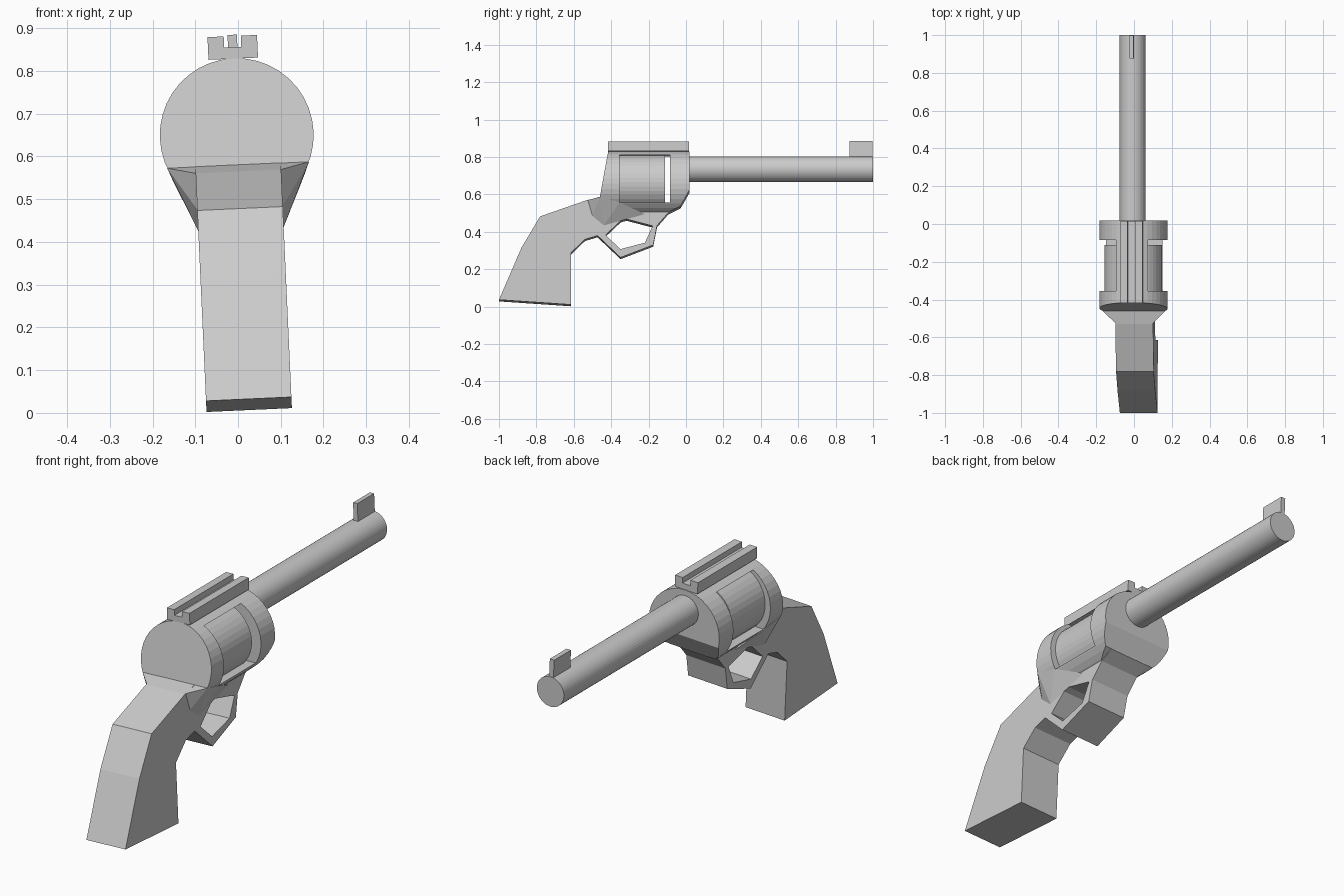
import bpy, bmesh
from math import radians
from mathutils import Matrix, Vector

if "Cube" in bpy.data.objects:
    bpy.data.objects.remove(bpy.data.objects["Cube"])

SIDES = 40
FRAME_Z = 0.65
# The whole model leans slightly around the long axis
PIVOT = Vector((-0.003, 0, FRAME_Z))
TILT = Matrix.Translation(PIVOT) @ Matrix.Rotation(radians(-2.6), 4, 'Y') @ Matrix.Translation((0, 0, -FRAME_Z))


def finish(bm, name):
    bmesh.ops.recalc_face_normals(bm, faces=bm.faces)
    mesh = bpy.data.meshes.new(name)
    bm.to_mesh(mesh)
    bm.free()
    ob = bpy.data.objects.new(name, mesh)
    bpy.context.collection.objects.link(ob)
    return ob


def extrude(name, points, vec):
    bm = bmesh.new()
    face = bm.faces.new([bm.verts.new(p) for p in points])
    new = bmesh.ops.extrude_face_region(bm, geom=[face], use_keep_orig=True)
    bmesh.ops.translate(bm, vec=vec, verts=[v for v in new['geom'] if isinstance(v, bmesh.types.BMVert)])
    return finish(bm, name)


def side_profile(name, yz, half):
    return extrude(name, [(-half, y, z) for y, z in yz], (2 * half, 0, 0))


def front_profile(name, xz, y0, y1):
    return extrude(name, [(x, y0, z) for x, z in xz], (0, y1 - y0, 0))


def tube(name, r, z, y0, y1):
    bm = bmesh.new()
    mat = Matrix.Translation((0, (y0 + y1) / 2, z)) @ Matrix.Rotation(radians(90), 4, 'X')
    bmesh.ops.create_cone(bm, cap_ends=True, segments=SIDES, radius1=r, radius2=r, depth=y1 - y0, matrix=mat)
    return finish(bm, name)


def boolean(ob, cutter, op):
    mod = ob.modifiers.new(op, 'BOOLEAN')
    mod.object, mod.operation, mod.solver = cutter, op, 'EXACT'
    bpy.context.view_layer.update()
    deps = bpy.context.evaluated_depsgraph_get()
    mesh = bpy.data.meshes.new_from_object(ob.evaluated_get(deps))
    ob.modifiers.clear()
    ob.data = mesh
    bpy.data.objects.remove(cutter)


# Round frame: sloped back, chamfered front underside, drum window
frame = tube("frame", 0.18, FRAME_Z, -0.48, 0.03)
boolean(frame, side_profile("frame_outline", [
    (-0.41, 0.86), (0.018, 0.86), (0.018, 0.615), (-0.03, 0.53), (-0.1, 0.5),
    (-0.16, 0.45), (-0.46, 0.45), (-0.46, 0.58)], 0.3), 'INTERSECT')
boolean(frame, side_profile("window", [
    (-0.355, 0.55), (-0.085, 0.55), (-0.085, 0.808), (-0.355, 0.808)], 0.3), 'DIFFERENCE')

# Drum inside the window
tube("drum", 0.153, 0.66, -0.36, -0.112)

# Grip, lower frame and guard in one side profile
grip = side_profile("grip_and_guard", [
    (-1.0, 0.032), (-0.615, 0.006), (-0.615, 0.283), (-0.54, 0.355), (-0.473, 0.375),
    (-0.35, 0.258), (-0.175, 0.325), (-0.155, 0.428), (-0.095, 0.497), (-0.03, 0.529),
    (-0.01, 0.57), (-0.085, 0.548), (-0.36, 0.548), (-0.44, 0.585), (-0.53, 0.565),
    (-0.78, 0.478), (-0.88, 0.31)], 0.1)
boolean(grip, side_profile("guard_hole", [
    (-0.43, 0.378), (-0.35, 0.303), (-0.22, 0.337), (-0.178, 0.427), (-0.335, 0.468)], 0.3), 'DIFFERENCE')

# Flared shoulder joining grip and frame
bm = bmesh.new()
for s in (-1, 1):
    for x, y, z in [(0.166, -0.46, 0.58), (0.1, -0.525, 0.565), (0.1, -0.5, 0.48), (0.1, -0.44, 0.43),
                    (0.1, -0.22, 0.49), (0.154, -0.355, 0.55)]:
        bm.verts.new((s * x, y, z))
bmesh.ops.convex_hull(bm, input=bm.verts)
finish(bm, "shoulder")

# Barrel and front sight blade
tube("barrel", 0.069, 0.735, 0.0, 1.0)
side_profile("front_sight", [(0.875, 0.79), (0.998, 0.79), (0.998, 0.885), (0.875, 0.885)], 0.011)

# Grooved sight rail on top of the frame
front_profile("sight_rail", [
    (-0.058, 0.829), (0.058, 0.829), (0.058, 0.882), (0.02, 0.882), (0.02, 0.856),
    (-0.02, 0.856), (-0.02, 0.882), (-0.058, 0.882)], -0.418, 0.015)

for ob in bpy.context.collection.objects:
    ob.data.transform(TILT)
